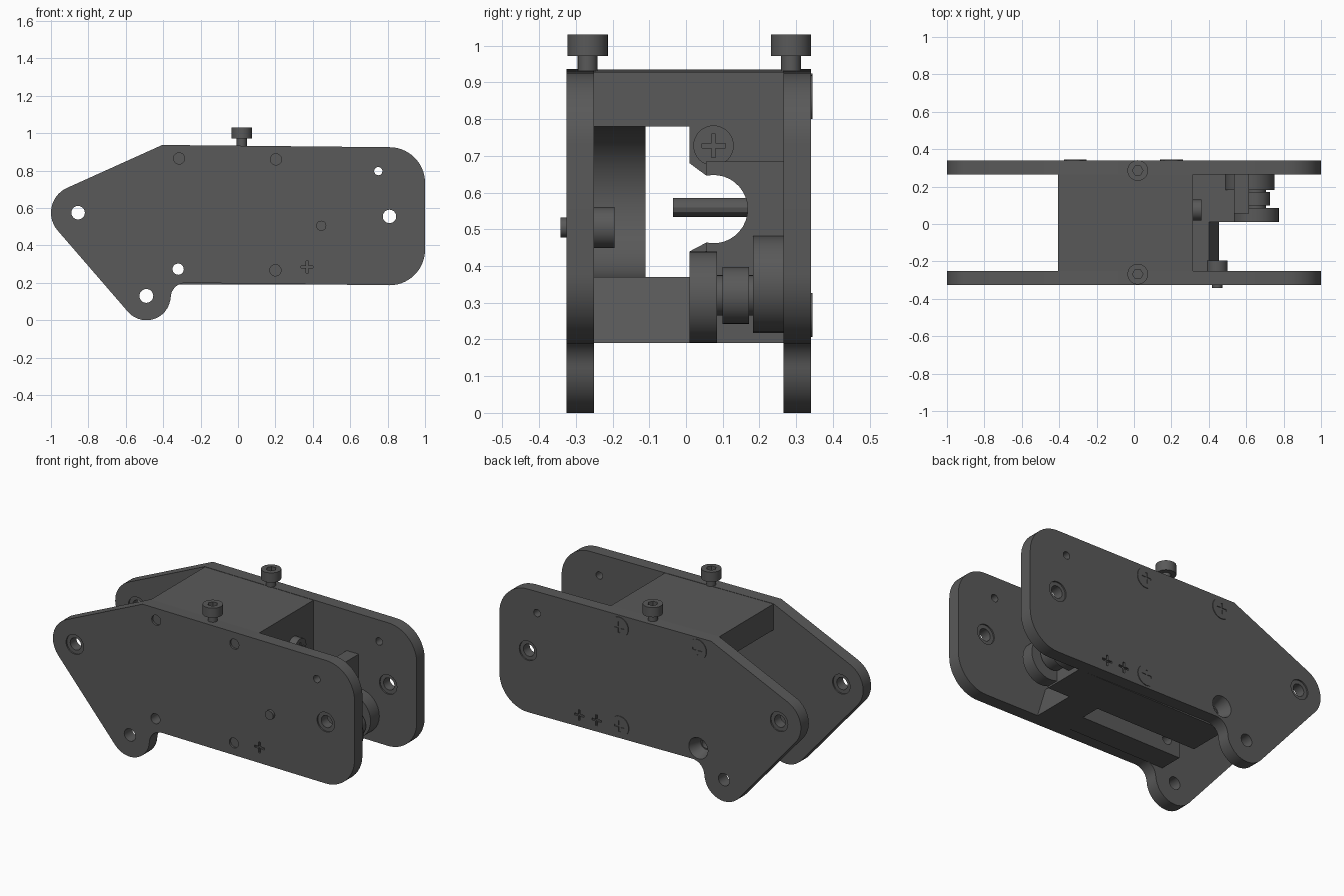
import bpy, bmesh, math
from mathutils import Vector

if "Cube" in bpy.data.objects:
    bpy.data.objects.remove(bpy.data.objects["Cube"])

grey = bpy.data.materials.new("dark grey metal")
grey.diffuse_color = (0.1, 0.1, 0.1, 1)
grey.use_nodes = True
grey.node_tree.nodes["Principled BSDF"].inputs["Base Color"].default_value = grey.diffuse_color

MAPS = {'x': lambda u, v, w: (w, u, v),
        'y': lambda u, v, w: (u, w, v),
        'z': lambda u, v, w: (u, v, w)}


def arc(cu, cv, r, a0, a1, n=14):
    return [(cu + r * math.cos(math.radians(a0 + (a1 - a0) * i / n)),
             cv + r * math.sin(math.radians(a0 + (a1 - a0) * i / n))) for i in range(n + 1)]


def circle(cu, cv, r, n=32):
    return arc(cu, cv, r, 0, 360, n)[:-1]


def rect(u0, u1, v0, v1):
    return [(u0, v0), (u1, v0), (u1, v1), (u0, v1)]


def cross(cu, cv, r, t):
    return [(cu + u, cv + v) for u, v in
            [(-t, -r), (t, -r), (t, -t), (r, -t), (r, t), (t, t),
             (t, r), (-t, r), (-t, t), (-r, t), (-r, -t), (-t, -t)]]


def build(name, prisms):
    """Each prism: (axis, start outline, end outline, start, end)."""
    bm = bmesh.new()
    for axis, p0, p1, a, b in prisms:
        m = MAPS[axis]
        lo = [bm.verts.new(m(u, v, a)) for u, v in p0]
        hi = [bm.verts.new(m(u, v, b)) for u, v in p1]
        n = len(lo)
        bm.faces.new(lo)
        bm.faces.new(hi)
        for i in range(n):
            j = (i + 1) % n
            bm.faces.new((lo[i], lo[j], hi[j], hi[i]))
    bmesh.ops.recalc_face_normals(bm, faces=bm.faces[:])
    me = bpy.data.meshes.new(name)
    bm.to_mesh(me)
    bm.free()
    me.materials.append(grey)
    ob = bpy.data.objects.new(name, me)
    bpy.context.collection.objects.link(ob)
    return ob


def smooth(ob):
    bpy.ops.object.select_all(action='DESELECT')
    ob.select_set(True)
    bpy.context.view_layer.objects.active = ob
    bpy.ops.object.shade_smooth_by_angle(angle=math.radians(30))


def part(name, axis, pts, a, b, cuts=()):
    """Extruded outline, with optional cut-out prisms."""
    ob = build(name, [(axis, pts, pts, a, b)])
    bpy.context.view_layer.objects.active = ob
    if cuts:
        cutter = build("cutter", list(cuts))
        cutter.hide_render = True
        mod = ob.modifiers.new("cut", 'BOOLEAN')
        mod.operation = 'DIFFERENCE'
        mod.solver = 'EXACT'
        mod.object = cutter
        bpy.ops.object.modifier_apply(modifier=mod.name)
        bpy.data.objects.remove(cutter)
    smooth(ob)
    return ob


def bore(x, z, r, a, b, r2=None):
    return ('y', circle(x, z, r), circle(x, z, r2 or r), a, b)


def cross_cut(axis, u, v, a, b, r=0.032):
    c = cross(u, v, r, 0.006)
    return (axis, c, c, a, b)


# side plates
outline = (arc(-.855, .575, .145, 114, 220) + arc(-.49, .13, .13, 220, 360)
           + arc(-.28, .12, .08, 180, 90, 8) + arc(.81, .377, .19, -90, 0)
           + arc(.81, .735, .19, 0, 90) + [(-.405, .937)])
bearings = [(-.855, .575), (.81, .555)]
bolts = [(-.315, .865), (.203, .86), (.2, .267)]
for name, y0, y1 in (("front_plate", -.325, -.25), ("back_plate", .265, .34)):
    a, b = y0 - .02, y1 + .02
    cuts = [bore(x, z, .058, a, b) for x, z in bearings]
    cuts += [bore(.75, .797, .022, a, b), bore(-.49, .13, .037, a, b)]
    if y0 < 0:
        cuts.append(bore(-.32, .273, .03, a, b))
        cuts += [bore(x, z, .03, a, y0 + .012) for x, z in bolts]
        cuts.append(cross_cut('y', .37, .285, a, y0 + .012))
    else:
        cuts.append(bore(-.32, .273, .03, a, b, .07))
        cuts += [cross_cut('y', x, .26, y1 - .012, b) for x in (.355, .47)]
    part(name, 'y', outline, y0, y1, cuts)
    # bearing bushes
    for i, (x, z) in enumerate(bearings):
        part(f"{name}_bush_{i}", 'y', circle(x, z, .059), y0 + .008, y1 - .008,
             [bore(x, z, .036, a, b)])

# flat cross-head bolts on the back
for i, (x, z) in enumerate(bolts):
    part(f"back_bolt_{i}", 'y', circle(x, z, .06), .32, .344,
         [cross_cut('y', x, z, .334, .36)])

# central spacer block: roof, front wall, back wall, floor
pin_hole = [bore(-.32, .273, .03, -.4, .4)]
part("spacer_roof", 'y', [(-.405, .78), (.315, .78), (.315, .928), (-.405, .935)], -.25, .265)
part("spacer_front_wall", 'y',
     [(-.405, .19), (.3, .19)] + arc(.3, .575, .205, 270, 90, 20)
     + [(-.15, .78), (-.15, .37), (-.405, .37)], -.25, -.11, pin_hole)
part("spacer_back_rail", 'y', rect(-.405, .6, .19, .37), .01, .265, pin_hole)
part("spacer_back_wall", 'y', rect(-.405, .315, .37, .78), .17, .265)
part("floor_wedge", 'y', [(.26, .19), (.455, .19), (.4, .37), (.26, .37)], -.25, .01)

# C-shaped end wall and clamp bracket
notch = arc(.075, .555, .093, -102, 102, 20)
part("end_wall", 'x', [(.01, .44)] + notch + [(.01, .68), (.01, .78), (.265, .78),
                                              (.265, .37), (.01, .37)], .22, .315)
part("clamp_bracket", 'x', notch + [(.055, .685), (.265, .685), (.265, .3), (.055, .3)],
     .535, .615)

# screws on the end wall
for i, z in enumerate((.728, .39)):
    part(f"end_screw_{i}", 'x', circle(.075, z, .055), .31, .362,
         [cross_cut('x', .075, z, .348, .38)])

# locating pin inside the channel
part("locating_pin", 'y', circle(0, .56, .026, 12), -.035, .2)

# lever disc, roller and large boss
part("lever_disc", 'y', circle(.65, .315, .125), .01, .085)
part("roller", 'y', circle(.65, .32, .078), .1, .172)
part("roller_axle", 'y', circle(.65, .32, .055), .08, .19)
part("pivot_boss", 'y', circle(.62, .35, .132), .182, .266)

# set screw with collar through the front plate
part("set_screw", 'y', circle(.445, .505, .027, 20), -.342, -.24)
part("set_screw_collar", 'y', circle(.445, .505, .056), -.252, -.195)

# cap screws on top
for i, y in enumerate((-.268, .286)):
    hexa = circle(.02, y, .028, 6)
    part(f"cap_screw_shaft_{i}", 'z', circle(.02, y, .027, 20), .9, .975)
    part(f"cap_screw_head_{i}", 'z', circle(.02, y, .055), .972, 1.03,
         [('z', hexa, hexa, 1.0, 1.06)])
